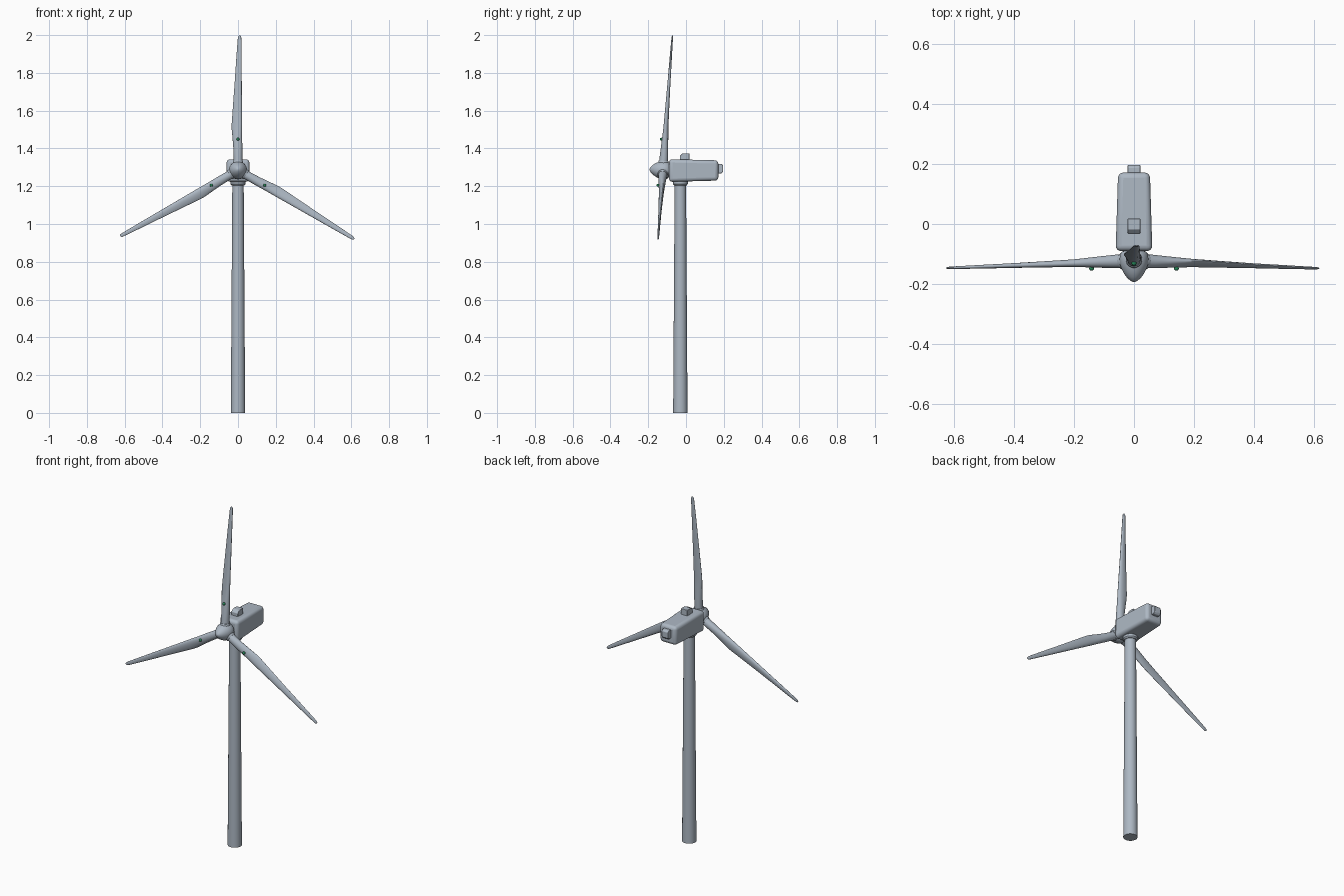
import bpy, bmesh, math
from mathutils import Matrix, Vector

if "Cube" in bpy.data.objects:
    bpy.data.objects.remove(bpy.data.objects["Cube"])

AXIS_Y = -0.03                      # tower centre
HUB = Matrix.Translation((0, -0.122, 1.285)) @ Matrix.Rotation(math.radians(-4), 4, 'X')


def material(name, rgb):
    m = bpy.data.materials.new(name)
    m.diffuse_color = (*rgb, 1)
    m.use_nodes = True
    m.node_tree.nodes["Principled BSDF"].inputs["Base Color"].default_value = m.diffuse_color
    return m


GREY = material("pale blue grey", (0.42, 0.48, 0.55))
GREEN = material("marker green", (0.02, 0.25, 0.10))


def finish(name, bm, mat, matrix=Matrix(), bevel=0, segs=3):
    bmesh.ops.recalc_face_normals(bm, faces=bm.faces)
    me = bpy.data.meshes.new(name)
    bm.to_mesh(me)
    bm.free()
    me.materials.append(mat)
    ob = bpy.data.objects.new(name, me)
    bpy.context.collection.objects.link(ob)
    ob.matrix_world = matrix
    if bevel:
        mod = ob.modifiers.new("Rounding", 'BEVEL')
        mod.width, mod.segments = bevel, segs
    bpy.ops.object.select_all(action='DESELECT')
    ob.select_set(True)
    bpy.context.view_layer.objects.active = ob
    bpy.ops.object.shade_smooth_by_angle(angle=math.radians(35))
    return ob


def loft(rings):
    """Skin a list of equal-length point rings and cap both ends."""
    bm = bmesh.new()
    vs = [[bm.verts.new(p) for p in ring] for ring in rings]
    n = len(vs[0])
    for a, b in zip(vs, vs[1:]):
        for i in range(n):
            j = (i + 1) % n
            bm.faces.new((a[i], a[j], b[j], b[i]))
    bm.faces.new(vs[0])
    bm.faces.new(vs[-1])
    return bm


def revolve(profile, n=32):
    """Turn (radius, height) points around z."""
    return loft([[(r * math.cos(2 * math.pi * i / n), r * math.sin(2 * math.pi * i / n), h)
                  for i in range(n)] for r, h in profile])


def box(name, front, back, bevel, segs=3):
    """Box between two end rectangles given as (y, half width, z low, z high)."""
    rings = [[(-w, y, lo), (w, y, lo), (w, y, hi), (-w, y, hi)] for y, w, lo, hi in (front, back)]
    return finish(name, loft(rings), GREY, bevel=bevel, segs=segs)


# Tower and the yaw collar under the nacelle
at = Matrix.Translation((0, AXIS_Y, 0))
finish("tower", revolve([(0.038, 0), (0.030, 1.235)]), GREY, at)
finish("yaw_collar", revolve([(0.034, 1.205), (0.040, 1.212), (0.040, 1.24)]), GREY, at)

# Nacelle: slightly narrower and shallower at the rear
box("nacelle", (-0.09, 0.061, 1.223, 1.343), (0.171, 0.053, 1.230, 1.337), 0.018, 4)

# Roof box with a sloped front, and rear vent box with a sloped underside
profile = [(-0.032, 1.33), (-0.032, 1.360), (-0.018, 1.374), (0.018, 1.374), (0.018, 1.33)]
finish("roof_box", loft([[(x, y, z) for y, z in profile] for x in (-0.021, 0.021)]), GREY, bevel=0.002, segs=2)
profile = [(0.16, 1.318), (0.188, 1.318), (0.196, 1.310), (0.196, 1.278), (0.188, 1.268), (0.16, 1.268)]
finish("rear_vent", loft([[(x, y, z) for y, z in profile] for x in (-0.021, 0.021)]), GREY, bevel=0.002, segs=2)

# Spinner and the shaft behind it, turned around the tilted rotor axis
to_front = HUB @ Matrix.Rotation(math.radians(90), 4, 'X')
finish("spinner", revolve([(0.040, -0.030), (0.046, -0.022), (0.048, -0.005), (0.047, 0.010),
                           (0.042, 0.026), (0.034, 0.042), (0.024, 0.056), (0.013, 0.066),
                           (0.006, 0.070), (0.0005, 0.0715)]), GREY, to_front)
finish("rotor_shaft", revolve([(0.036, -0.06), (0.036, -0.02)]), GREY, to_front)

# Blade stations: distance, trailing edge, leading edge, thickness, sharpness, twist
STATIONS = [
    (0.020, -0.023, 0.023, 0.046, 0.0, 0), (0.070, -0.023, 0.023, 0.045, 0.0, 0),
    (0.120, -0.025, 0.023, 0.042, 0.15, 3), (0.180, -0.030, 0.022, 0.037, 0.35, 7),
    (0.220, -0.034, 0.022, 0.033, 0.5, 9), (0.245, -0.034, 0.022, 0.031, 0.5, 9),
    (0.340, -0.027, 0.021, 0.026, 0.5, 7), (0.460, -0.018, 0.020, 0.020, 0.5, 4),
    (0.580, -0.010, 0.019, 0.015, 0.4, 2), (0.690, -0.002, 0.018, 0.010, 0.3, 0),
    (0.707, 0.000, 0.017, 0.008, 0.2, 0), (0.715, 0.005, 0.013, 0.004, 0.0, 0),
]


def blade_ring(dist, trail, lead, thick, sharp, twist, n=24):
    mid, half = (trail + lead) / 2, (lead - trail) / 2
    turn = Matrix.Rotation(math.radians(-twist), 3, 'Z')
    ring = []
    for i in range(n):
        a = 2 * math.pi * i / n
        p = Vector((mid + half * math.cos(a),
                    thick / 2 * math.sin(a) * (1 - sharp * (1 - math.cos(a)) / 2), dist))
        ring.append(turn @ p)
    return ring


# Three blades, each with a root collar and a green marker on its front face
for k in range(3):
    m = HUB @ Matrix.Rotation(math.radians(120 * k), 4, 'Y')
    finish(f"blade_{k + 1}", loft([blade_ring(*s) for s in STATIONS]), GREY, m)
    finish(f"blade_collar_{k + 1}", revolve([(0.027, 0.01), (0.027, 0.047), (0.025, 0.050)]), GREY, m)
    bm = bmesh.new()
    bmesh.ops.create_uvsphere(bm, u_segments=16, v_segments=8, radius=0.008)
    finish(f"marker_{k + 1}", bm, GREEN, m @ Matrix.Translation((0, -0.020, 0.163)))
